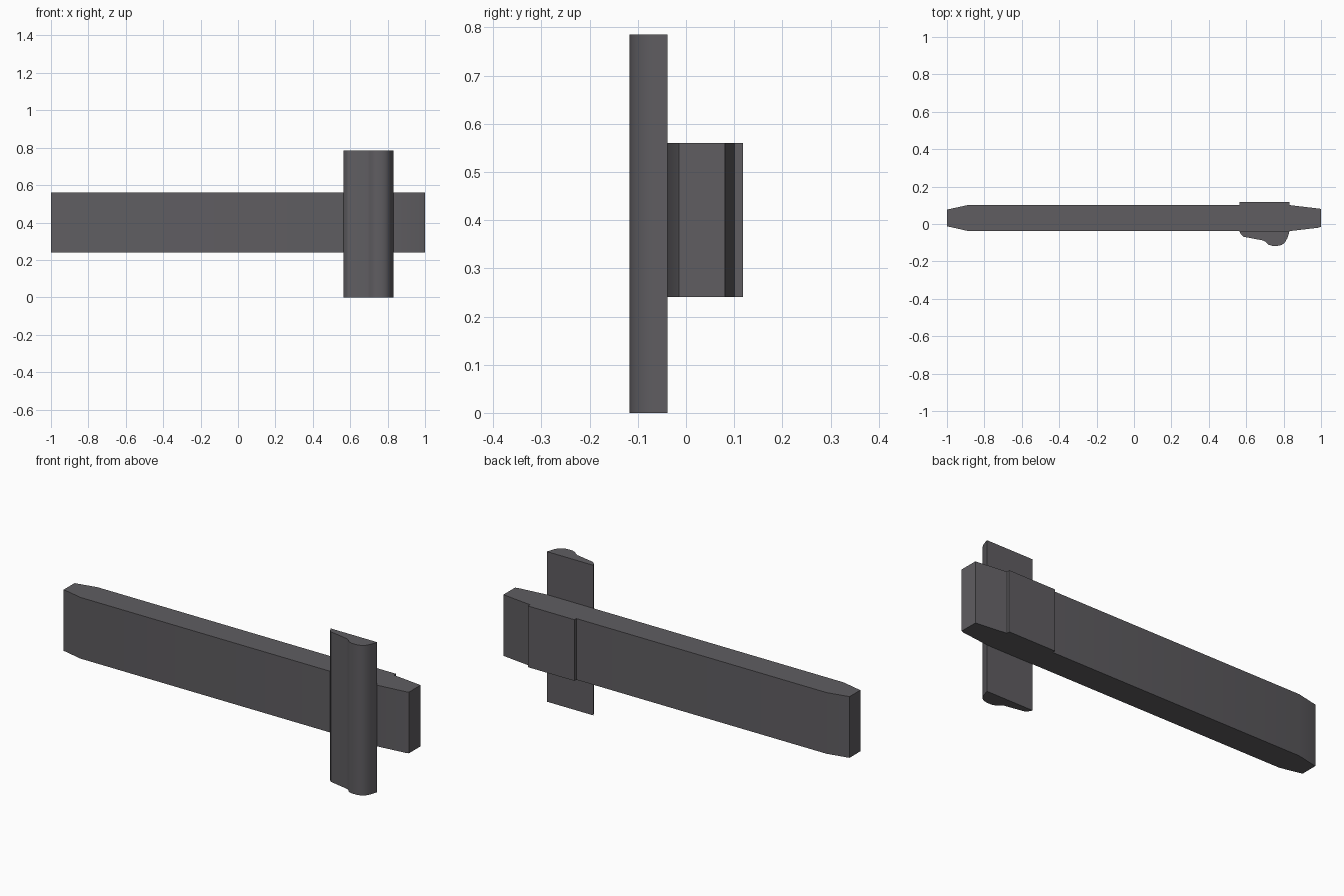
import bpy, math

if "Cube" in bpy.data.objects:
    bpy.data.objects.remove(bpy.data.objects["Cube"])

grey = bpy.data.materials.new("dark grey")
grey.diffuse_color = (0.115, 0.11, 0.12, 1)
grey.use_nodes = True
grey.node_tree.nodes["Principled BSDF"].inputs["Base Color"].default_value = grey.diffuse_color


def extrude(name, outline, z0, z1):
    """Vertical prism from a counter-clockwise x, y outline."""
    n = len(outline)
    verts = [(x, y, z) for z in (z0, z1) for x, y in outline]
    faces = [tuple(reversed(range(n))), tuple(range(n, 2 * n))]
    faces += [(i, (i + 1) % n, n + (i + 1) % n, n + i) for i in range(n)]
    mesh = bpy.data.meshes.new(name)
    mesh.from_pydata(verts, [], faces)
    mesh.materials.append(grey)
    obj = bpy.data.objects.new(name, mesh)
    bpy.context.collection.objects.link(obj)
    bpy.context.view_layer.objects.active = obj
    obj.select_set(True)
    bpy.ops.object.shade_smooth_by_angle(angle=math.radians(30))
    obj.select_set(False)
    return obj


# Long bar with tapered ends and a raised pad on its back
extrude("long_bar", [
    (-1, -0.012), (-0.885, -0.038), (0.832, -0.038), (0.985, -0.02), (1, -0.015),
    (1, 0.081), (0.832, 0.101), (0.832, 0.118), (0.563, 0.118), (0.563, 0.102),
    (-0.885, 0.102), (-1, 0.077)], 0.24, 0.56)

# Upright cross piece with a rounded ridge on its front
extrude("cross_piece", [
    (0.563, -0.038), (0.572, -0.055), (0.585, -0.068), (0.69, -0.088),
    (0.705, -0.096), (0.72, -0.111), (0.74, -0.117), (0.768, -0.117),
    (0.79, -0.112), (0.808, -0.098), (0.82, -0.075), (0.832, -0.038)], 0, 0.785)
